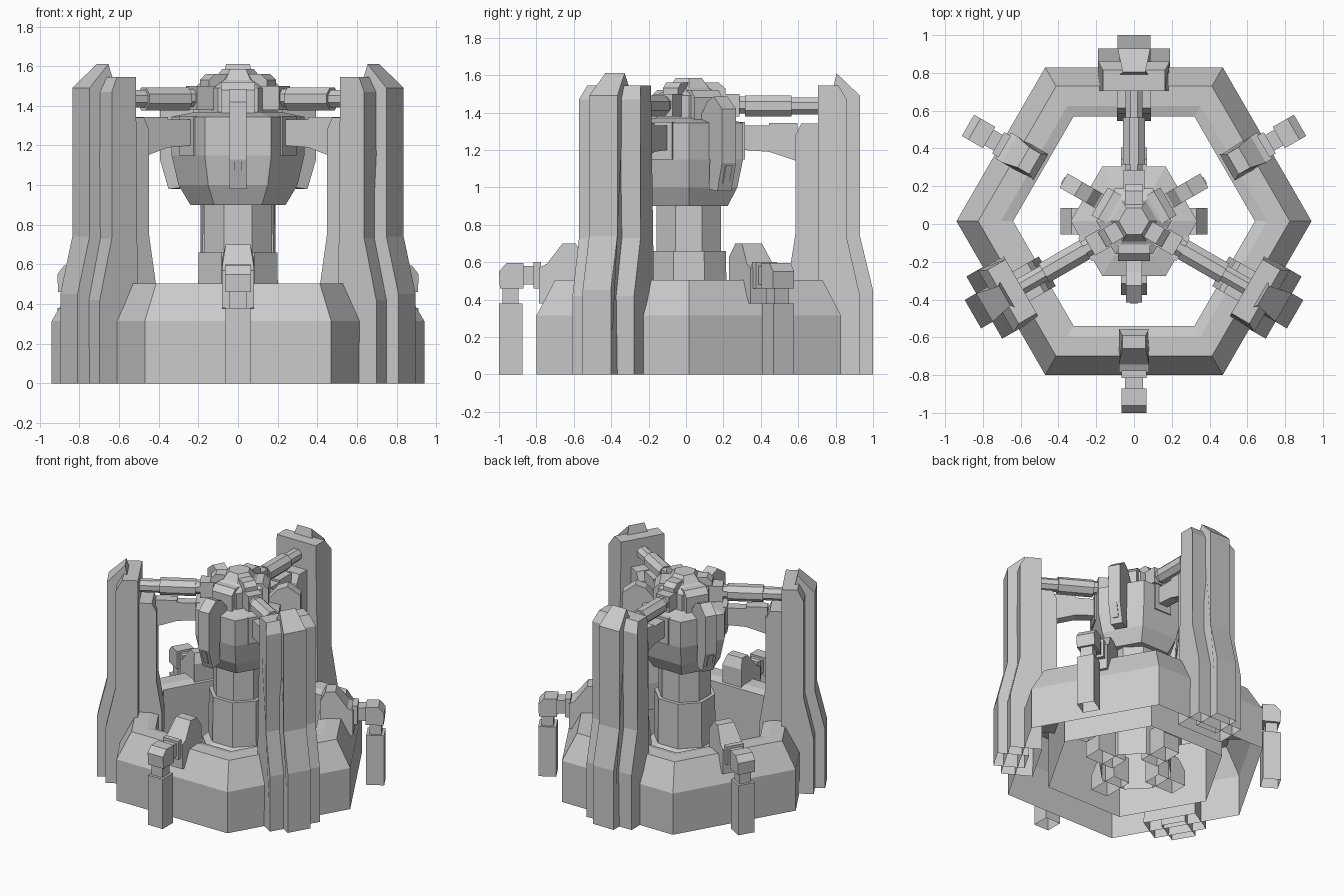
import bpy, bmesh, math
from mathutils import Matrix

if "Cube" in bpy.data.objects:
    bpy.data.objects.remove(bpy.data.objects["Cube"])

CY = 0.015  # centre of the radial layout


def finish(name, bm, angle=0):
    bmesh.ops.recalc_face_normals(bm, faces=bm.faces)
    # parts standing on the ground are open underneath
    floor = [f for f in bm.faces if all(v.co.z < 1e-4 for v in f.verts)]
    bmesh.ops.delete(bm, geom=floor, context='FACES')
    bm.transform(Matrix.Translation((0, CY, 0)) @ Matrix.Rotation(math.radians(angle), 4, 'Z'))
    me = bpy.data.meshes.new(name)
    bm.to_mesh(me)
    bm.free()
    ob = bpy.data.objects.new(name, me)
    bpy.context.collection.objects.link(ob)
    return ob


def slab(name, profile, half, angle, top_z=9, top_half=0):
    """Extrude an (r, z) profile sideways; points from top_z upwards use top_half."""
    bm = bmesh.new()
    sides = [[bm.verts.new((r, s * (half if z < top_z else top_half), z)) for r, z in profile]
             for s in (-1, 1)]
    bm.faces.new(sides[0])
    bm.faces.new(sides[1][::-1])
    n = len(profile)
    for i in range(n):
        j = (i + 1) % n
        bm.faces.new((sides[0][i], sides[0][j], sides[1][j], sides[1][i]))
    return finish(name, bm, angle)


def block(name, r0, r1, z0, z1, half, angle):
    return slab(name, [(r0, z0), (r1, z0), (r1, z1), (r0, z1)], half, angle)


def lathe(name, profile, sides, offset=0, closed=False):
    """Revolve an (r, z) profile into a faceted solid."""
    bm = bmesh.new()
    rings = []
    for r, z in profile:
        rings.append([bm.verts.new((r * math.cos(a), r * math.sin(a), z))
                      for a in (2 * math.pi * (k + offset) / sides for k in range(sides))])
    pairs = list(zip(rings, rings[1:]))
    if closed:
        pairs.append((rings[-1], rings[0]))
    else:
        bm.faces.new(rings[0])
        bm.faces.new(rings[-1])
    for a, b in pairs:
        for k in range(sides):
            j = (k + 1) % sides
            bm.faces.new((a[k], a[j], b[j], b[k]))
    return finish(name, bm)


def rod(name, r0, r1, zc, rad, angle):
    """Octagonal bar lying along the radial direction."""
    bm = bmesh.new()
    rot = Matrix.Translation(((r0 + r1) / 2, 0, zc)) @ Matrix.Rotation(math.pi / 2, 4, 'Y') \
        @ Matrix.Rotation(math.pi / 8, 4, 'Z')
    bmesh.ops.create_cone(bm, cap_ends=True, segments=8, radius1=rad, radius2=rad,
                          depth=r1 - r0, matrix=rot)
    return finish(name, bm, angle)


# Hexagonal base ring
lathe("base_ring", [(0.94, 0), (0.94, 0.315), (0.825, 0.505), (0.705, 0.505), (0.64, 0.49), (0.64, 0)],
      6, closed=True)

# Octagonal centre column with four feet
lathe("column", [(0.26, 0), (0.26, 0.28), (0.22, 0.32), (0.215, 0.66), (0.187, 0.66), (0.187, 0.92)], 8, 0.5)
for a in (0, 90, 180, 270):
    slab("column_foot", [(0.15, 0), (0.39, 0), (0.39, 0.12), (0.33, 0.2), (0.15, 0.2)], 0.07, a)

# Hexagonal head and crown
lathe("head_bowl", [(0.24, 0.9), (0.30, 1.0), (0.335, 1.15)], 6)
lathe("head_body", [(0.335, 1.15), (0.335, 1.345), (0.21, 1.37)], 6)
lathe("crown", [(0.2, 1.35), (0.2, 1.49), (0.125, 1.53), (0.08, 1.585)], 6)

# Three tall pillars with arms holding the head
for a in (90, 210, 330):
    slab("pillar_plate", [(0.69, 0), (0.915, 0), (0.915, 0.42), (0.845, 0.73), (0.845, 1.47),
                          (0.80, 1.545), (0.69, 1.545)], 0.19, a, 1.5, 0.165)
    slab("pillar_spine", [(0.765, 0), (0.985, 0), (0.985, 0.45), (0.915, 0.74), (0.915, 1.49),
                          (0.79, 1.61), (0.765, 1.5)], 0.087, a, 1.6, 0.06)
    slab("pillar_rib", [(0.70, 0.3), (0.53, 0.3), (0.53, 0.5), (0.57, 0.75), (0.57, 1.28),
                        (0.60, 1.34), (0.70, 1.34)], 0.09, a)
    # upper strut
    block("strut_socket", 0.15, 0.27, 1.38, 1.50, 0.055, a)
    rod("strut_neck", 0.25, 0.31, 1.44, 0.05, a)
    rod("strut_bar", 0.30, 0.55, 1.435, 0.062, a)
    rod("strut_end", 0.54, 0.70, 1.435, 0.048, a)
    # lower bracket
    block("bracket_pad", 0.26, 0.30, 1.15, 1.35, 0.07, a)
    slab("bracket_arm", [(0.29, 1.2), (0.43, 1.19), (0.58, 1.14), (0.58, 1.345), (0.43, 1.345),
                         (0.43, 1.33), (0.29, 1.33)], 0.038, a)
    # crown lug
    slab("crown_lug", [(0.08, 1.42), (0.195, 1.42), (0.195, 1.53), (0.16, 1.56), (0.08, 1.56)], 0.047, a)

# Three fins on the head and three pipe posts on the ring
for a in (270, 30, 150):
    slab("head_fin", [(0.13, 1.37), (0.22, 1.40), (0.27, 1.46), (0.34, 1.485), (0.43, 1.42), (0.43, 1.13),
                      (0.38, 0.98), (0.29, 0.99), (0.30, 1.15), (0.13, 1.15)], 0.043, a)
    slab("fin_slot", [(0.39, 1.02), (0.4, 1.02), (0.435, 1.12), (0.40, 1.12)], 0.02, a)
    slab("crown_side_block", [(0.12, 1.36), (0.21, 1.36), (0.21, 1.48), (0.17, 1.52), (0.12, 1.52)], 0.085, a)
    # clamp on ring, narrowing to its flat top
    slab("clamp", [(0.57, 0.36), (0.57, 0.63), (0.605, 0.70), (0.675, 0.70), (0.76, 0.59),
                   (0.80, 0.57), (0.80, 0.38)], 0.08, a, 0.65, 0.062)
    block("pipe_flange", 0.79, 0.83, 0.46, 0.60, 0.065, a)
    block("pipe_link", 0.82, 0.90, 0.48, 0.58, 0.048, a)
    slab("pipe_elbow", [(0.885, 0.46), (1.01, 0.46), (1.015, 0.55), (0.975, 0.595), (0.885, 0.595)], 0.065, a)
    block("pipe_neck", 0.91, 0.995, 0.37, 0.47, 0.045, a)
    block("pipe_post", 0.89, 1.015, 0, 0.38, 0.062, a)
